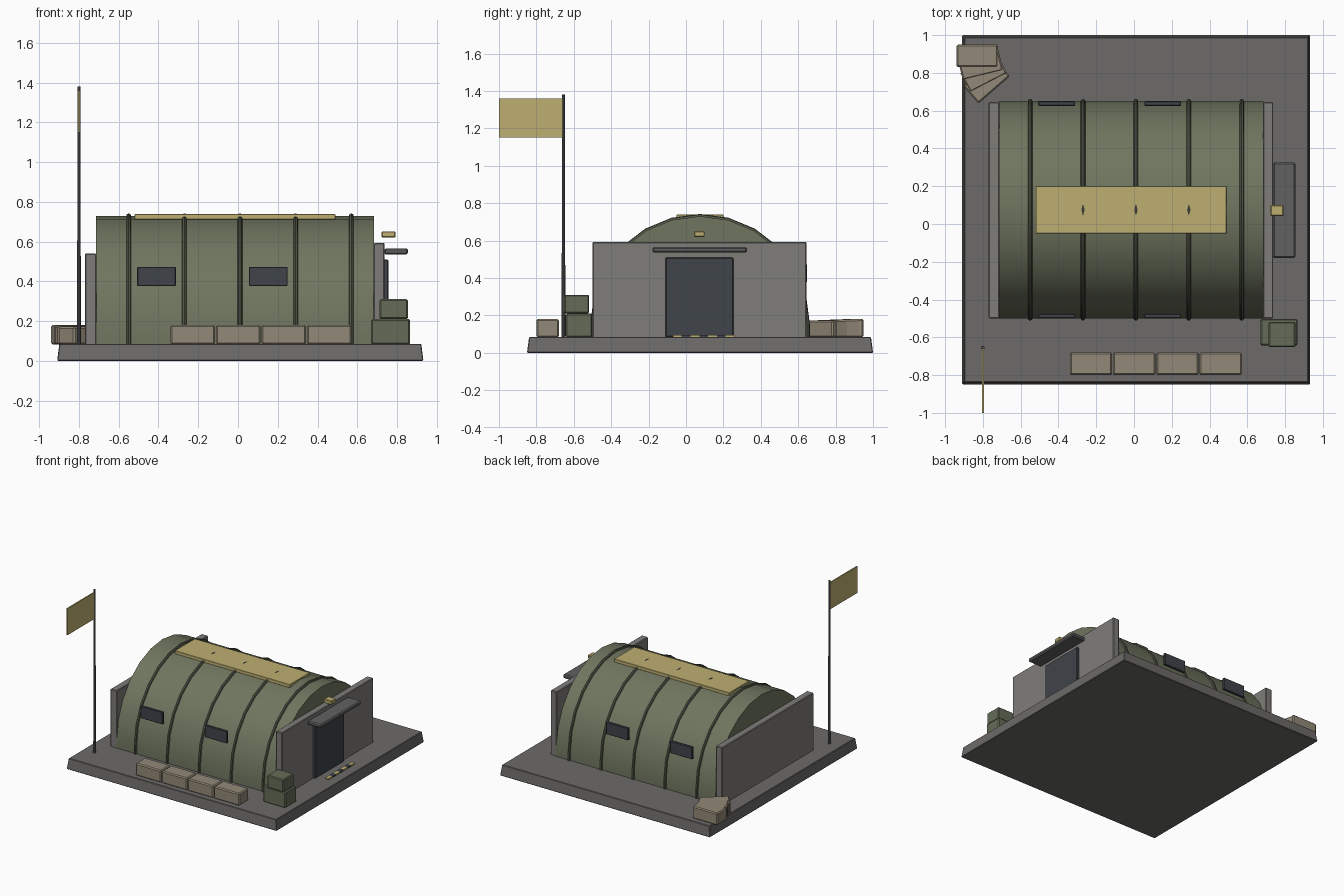
import bpy, bmesh
from math import sin, cos, pi, radians
from mathutils import Vector

if "Cube" in bpy.data.objects:
    bpy.data.objects.remove(bpy.data.objects["Cube"])

def mat(name, r, g, b):
    m = bpy.data.materials.new(name)
    m.diffuse_color = (r, g, b, 1)
    m.use_nodes = True
    m.node_tree.nodes["Principled BSDF"].inputs["Base Color"].default_value = m.diffuse_color
    return m

OLIVE = mat("olive", .16, .18, .115)
RIB = mat("dark_olive", .085, .095, .065)
CONCRETE = mat("concrete", .21, .205, .195)
SLAB = mat("slab_grey", .15, .145, .14)
DARK = mat("dark_steel", .05, .058, .07)
STEEL = mat("pole_steel", .12, .12, .12)
YELLOW = mat("sand_yellow", .52, .43, .17)
SAND = mat("sandbag", .29, .25, .185)
CRATE = mat("crate_green", .13, .15, .095)

def finish(name, bm, m, smooth=False):
    bmesh.ops.recalc_face_normals(bm, faces=bm.faces)
    me = bpy.data.meshes.new(name)
    bm.to_mesh(me)
    bm.free()
    me.materials.append(m)
    ob = bpy.data.objects.new(name, me)
    bpy.context.collection.objects.link(ob)
    if smooth:
        bpy.ops.object.select_all(action='DESELECT')
        ob.select_set(True)
        bpy.context.view_layer.objects.active = ob
        bpy.ops.object.shade_smooth_by_angle(angle=radians(35))
    return ob

def box(name, x, y, z, m, bevel=.005, rot=0, taper=0):
    """Box from (min, max) ranges, optionally bevelled, turned and tapered."""
    bm = bmesh.new()
    bmesh.ops.create_cube(bm, size=1)
    size = Vector((x[1] - x[0], y[1] - y[0], z[1] - z[0]))
    for v in bm.verts:
        top = v.co.z > 0
        v.co = v.co * size
        if top and taper:
            v.co.x -= taper if v.co.x > 0 else -taper
            v.co.y -= taper if v.co.y > 0 else -taper
    if bevel:
        bmesh.ops.bevel(bm, geom=bm.edges[:], offset=bevel, segments=1, affect='EDGES')
    ob = finish(name, bm, m)
    ob.location = (sum(x) / 2, sum(y) / 2, sum(z) / 2)
    ob.rotation_euler.z = rot
    return ob

# arched cross-section shared by hull and ribs
CY, CZ, R, G = .075, .155, .575, .085
def arch(r, n=12):
    pts = [(CY + r * cos(pi * i / n), CZ + r * sin(pi * i / n)) for i in range(n + 1)]
    return [(CY + r, G)] + pts + [(CY - r, G)]

# foundation slab
box("foundation_slab", (-.91, .933), (-.85, 1.0), (0, .085), SLAB, .004, taper=.011)

# hull shell
bm = bmesh.new()
f = bm.faces.new([bm.verts.new((-.715, y, z)) for y, z in arch(R)])
ext = bmesh.ops.extrude_face_region(bm, geom=[f])
bmesh.ops.translate(bm, vec=(1.4, 0, 0),
                    verts=[v for v in ext["geom"] if isinstance(v, bmesh.types.BMVert)])
finish("arched_hull", bm, OLIVE, True)

# ribs: octagonal tube swept along the arch
for k in range(5):
    x0 = -.55 + .28 * k
    bm = bmesh.new()
    rings = []
    for j in range(8):
        a = 2 * pi * j / 8
        rings.append([bm.verts.new((x0 + .012 * cos(a), y, z)) for y, z in arch(R + .012 * sin(a))])
    for j in range(8):
        p, q = rings[j], rings[(j + 1) % 8]
        for i in range(len(p) - 1):
            bm.faces.new((p[i], p[i + 1], q[i + 1], q[i]))
    for end in (0, -1):
        bm.faces.new([r[end] for r in rings])
    finish(f"hull_rib_{k + 1}", bm, RIB, True)

# roof marking panel
box("roof_panel", (-.52, .49), (-.05, .2), (.712, .738), YELLOW, .002)

# end walls
box("front_end_wall", (.682, .737), (-.5, .645), (.08, .593), CONCRETE)
box("rear_end_wall", (-.77, -.713), (-.5, .645), (.08, .54), CONCRETE)

# door, canopy, lamp
box("door", (.73, .756), (-.11, .253), (.085, .51), DARK)
box("door_canopy", (.735, .855), (-.18, .325), (.535, .566), STEEL, .008)
box("door_lamp", (.722, .792), (.042, .1), (.62, .652), YELLOW)

# hazard stripes at the threshold
for i in range(7):
    y = -.07 + i * .047
    box(f"threshold_stripe_{i + 1}", (.815, .845), (y, y + .047), (.083, .096),
        YELLOW if i % 2 == 0 else DARK, 0)

# side windows
for s, side in ((-1, "near"), (1, "far")):
    for i, x in enumerate((-.41, .152)):
        y = CY + s * .562
        box(f"{side}_window_{i + 1}", (x - .097, x + .097), (y - .011, y + .011), (.377, .473), DARK, .003)

# flag and pole
bm = bmesh.new()
bmesh.ops.create_cone(bm, cap_ends=True, segments=10, radius1=.01, radius2=.008, depth=1.295)
finish("flag_pole", bm, STEEL, True).location = (-.8, -.655, .7325)
box("flag", (-.805, -.795), (-1.0, -.66), (1.15, 1.36), YELLOW, 0)

# sandbag row in front
for i in range(4):
    x = -.34 + i * .229
    box(f"front_sandbag_{i + 1}", (x, x + .224), (-.8, -.68), (.083, .18), SAND, .008)

# sandbags fanned round the back corner
for i in range(4):
    t = i / 3
    x, y = -.83 + .05 * t, .89 - .135 * t
    box(f"corner_sandbag_{i + 1}", (x - .11, x + .11), (y - .06, y + .06),
        (.083, .181 - .003 * i), SAND, .008, rot=radians(41) * t)

# stacked crates
box("lower_crate", (.67, .866), (-.643, -.502), (.083, .21), CRATE, .007)
box("upper_crate", (.712, .855), (-.652, -.518), (.21, .31), CRATE, .007)
